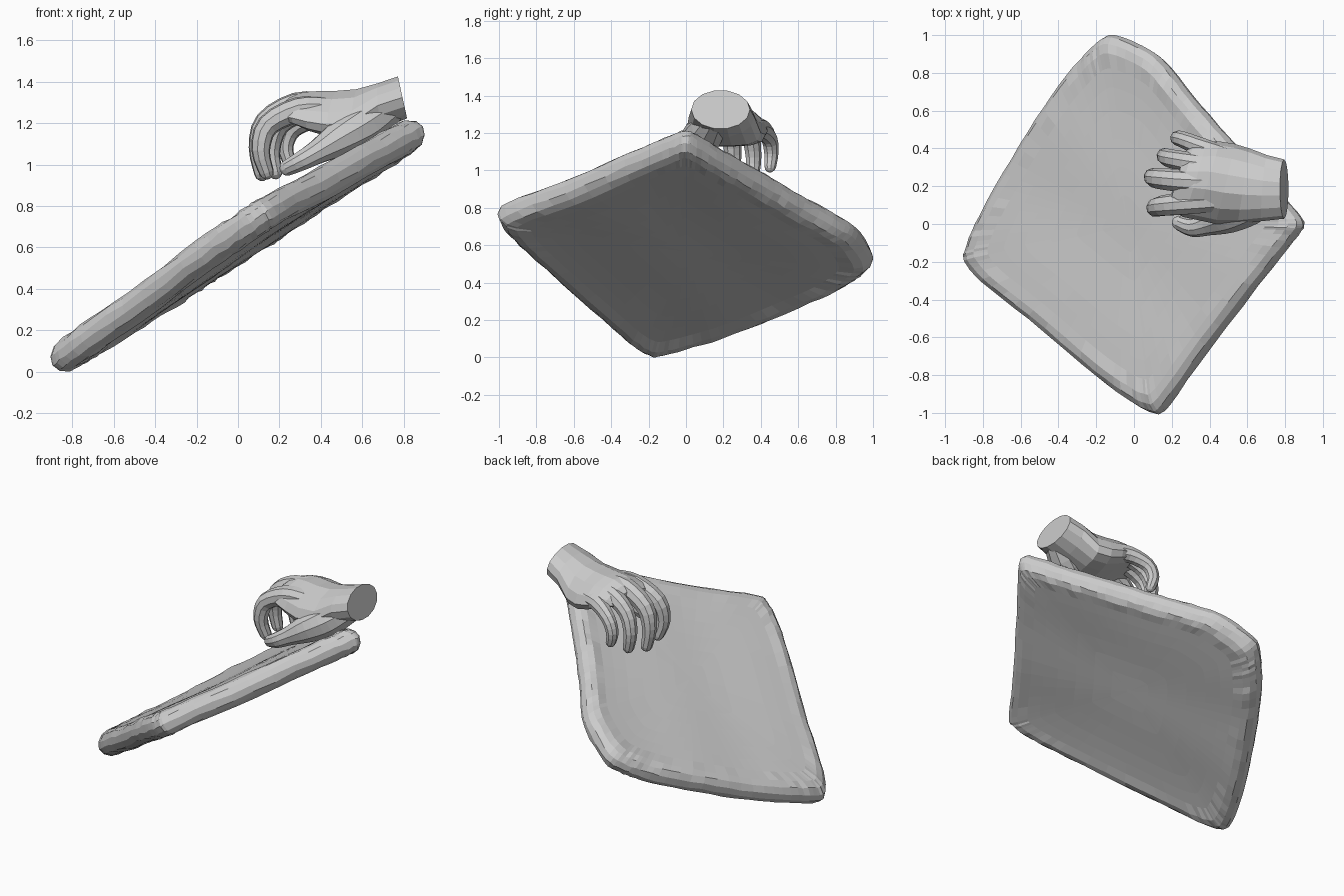
import bpy, bmesh, math, random
from mathutils import Vector

if "Cube" in bpy.data.objects:
    bpy.data.objects.remove(bpy.data.objects["Cube"])

random.seed(4)


def loft(name, rings):
    """Skin a list of equal-length closed rings and cap both ends."""
    n = len(rings[0])
    verts = [tuple(v) for r in rings for v in r]
    faces = []
    for i in range(len(rings) - 1):
        for j in range(n):
            k = (j + 1) % n
            faces.append((i*n + j, i*n + k, (i+1)*n + k, (i+1)*n + j))
    faces.append(tuple(reversed(range(n))))
    faces.append(tuple(range((len(rings)-1)*n, len(rings)*n)))
    me = bpy.data.meshes.new(name)
    me.from_pydata(verts, [], faces)
    ob = bpy.data.objects.new(name, me)
    bpy.context.collection.objects.link(ob)
    bm = bmesh.new()
    bm.from_mesh(me)
    bmesh.ops.recalc_face_normals(bm, faces=bm.faces)
    bm.to_mesh(me)
    bm.free()
    return ob


def spline(pts, steps, closed=False):
    """Catmull-Rom curve through the points (any dimension)."""
    pts = [Vector(p) for p in pts]
    n = len(pts)
    get = (lambda i: pts[i % n]) if closed else (lambda i: pts[max(0, min(n-1, i))])
    out = []
    for i in range(n if closed else n - 1):
        a, b, c, d = get(i-1), get(i), get(i+1), get(i+2)
        for s in range(steps):
            t = s / steps
            out.append(0.5 * (2*b + (c-a)*t + (2*a-5*b+4*c-d)*t*t + (3*b-a-3*c+d)*t**3))
    if not closed:
        out.append(pts[-1])
    return out


# cushion: soft tilted slab with a rounded, faceted rim
OUTLINE = [(.893, 0), (.86, .06), (.73, .205), (.58, .37), (.45, .515), (.31, .675), (.19, .825),
           (.09, .92), (-.1, 1), (-.19, .96), (-.26, .89), (-.37, .76), (-.55, .49),
           (-.72, .21), (-.83, 0), (-.885, -.13), (-.89, -.2), (-.8, -.31), (-.55, -.51),
           (-.18, -.82), (0, -.95), (.1, -1), (.17, -.97), (.4, -.65), (.72, -.24),
           (.86, -.06)]
NORMAL = Vector((-.54, .034, .845))
HALF = .078


def on_slab(x, y, off):
    z = .625 + .65*x - .045*y + .022*(y*y - x*x)
    return Vector((x, y, z)) + NORMAL * off


outline = spline(OUTLINE, 4, closed=True)
sections = [(s, .066 + .01*s*s) for s in (.02, .15, .3, .45, .6, .72, .82)]
rim = [(.9 + .1*math.cos(t), HALF*math.sin(t))
       for t in [math.radians(90 - 30*i) for i in range(7)]]
profile = sections + rim + [(s, -o) for s, o in reversed(sections)]
rings = []
for s, off in profile:
    ring = []
    for p in outline:
        x, y = p.x*s, p.y*s
        wob = .006*math.sin(7*x + 2*y)*math.cos(6*y - x)
        if s > .85:
            wob += random.uniform(-.005, .005)
        ring.append(on_slab(x, y, off + wob))
    rings.append(ring)
cushion = loft("cushion", rings)
low = min(v.co.z for v in cushion.data.vertices)
for v in cushion.data.vertices:
    v.co.z -= low

# palm and wrist: elliptical sections (x, y, z, half width, half height, lean)
PALM = [(.795, .185, 1.325, .157, .104, -.22), (.69, .19, 1.286, .175, .11, -.1),
        (.58, .2, 1.25, .2, .12, 0), (.48, .213, 1.245, .212, .117, .05),
        (.39, .23, 1.26, .207, .1, .05), (.32, .235, 1.275, .198, .08, .1),
        (.26, .24, 1.277, .175, .055, .1), (.225, .24, 1.265, .14, .035, .1)]
SIDES = 14
rings = []
for i, (x, y, z, w, h, lean) in enumerate(PALM):
    slant = min(.3, .08*i)
    ring = []
    for j in range(SIDES):
        a = 2*math.pi*j/SIDES
        dy, dz = w*math.cos(a), h*math.sin(a)
        drop = -.25*dy*dy/w if i > 1 else 0
        ring.append((x + lean*dz + slant*dy, y + dy, z + dz + drop))
    rings.append(ring)
loft("palm", rings)


# fingers and thumb: tapered tubes with rounded tips, points (x, y, z, radius)
def digit(name, pts, sides=9):
    path = spline(pts, 3)
    centres = [p.to_3d() for p in path]
    radii = [p[3] for p in path]
    tip = (centres[-1] - centres[-2]).normalized()
    end, r = centres[-1], radii[-1]
    for d, k in ((.5, .85), (.85, .5), (1, .15)):
        centres.append(end + tip*r*d)
        radii.append(r*k)
    rings = []
    for i, c in enumerate(centres):
        d = (centres[min(i+1, len(centres)-1)] - centres[max(i-1, 0)]).normalized()
        u = (Vector((0, 1, 0)) - d*d.y).normalized()
        v = d.cross(u)
        rings.append([c + (u*math.cos(2*math.pi*j/sides) + v*math.sin(2*math.pi*j/sides))*radii[i]
                      for j in range(sides)])
    return loft(name, rings)


digit("index_finger", [(.42, .12, 1.27, .06), (.29, .11, 1.265, .062), (.145, .095, 1.19, .055),
                       (.11, .085, 1.07, .046), (.137, .1, .965, .037)])
digit("middle_finger", [(.42, .22, 1.29, .06), (.28, .225, 1.287, .062), (.135, .24, 1.205, .056),
                        (.097, .25, 1.08, .046), (.115, .255, .957, .037)])
digit("ring_finger", [(.44, .3, 1.27, .058), (.32, .32, 1.265, .058), (.2, .345, 1.19, .05),
                      (.162, .36, 1.07, .043), (.18, .355, .965, .036)])
digit("little_finger", [(.48, .36, 1.23, .055), (.37, .4, 1.225, .052), (.265, .445, 1.17, .044),
                        (.23, .455, 1.09, .039), (.245, .45, 1.02, .032)])
digit("thumb", [(.74, .15, 1.28, .08), (.62, .1, 1.2, .105), (.5, .042, 1.13, .092),
                (.39, 0, 1.065, .062), (.31, -.018, 1.02, .05), (.24, .005, .985, .04)], 10)
